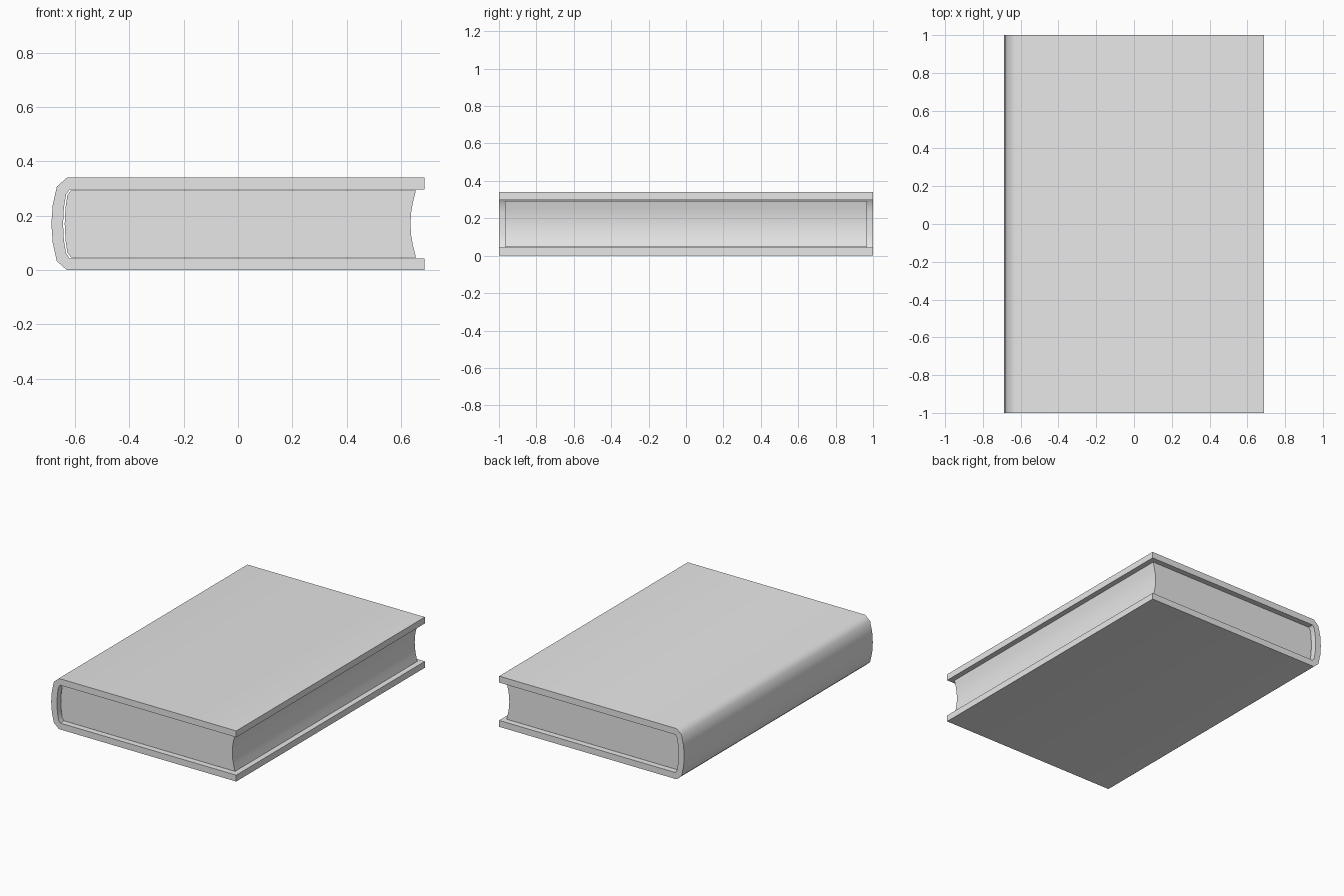
import bpy
import bmesh
import math

cube = bpy.data.objects.get("Cube")
if cube:
    bpy.data.objects.remove(cube, do_unlink=True)

MID = 0.17  # height of the book's middle plane

grey = bpy.data.materials.new("plain grey")
grey.use_nodes = True
colour = (0.8, 0.8, 0.8, 1)
grey.diffuse_color = colour
grey.node_tree.nodes["Principled BSDF"].inputs["Base Color"].default_value = colour


def mirrored(half):
    """Complete an upper half profile (x, height above middle) downwards."""
    return half + [(x, -h) for x, h in reversed(half) if h > 0]


def extrude_profile(name, points, half_length):
    """Sweep a closed x-z profile along y."""
    bm = bmesh.new()
    verts = [bm.verts.new((x, -half_length, MID + h)) for x, h in points]
    face = bm.faces.new(verts)
    swept = bmesh.ops.extrude_face_region(bm, geom=[face])["geom"]
    moved = [v for v in swept if isinstance(v, bmesh.types.BMVert)]
    bmesh.ops.translate(bm, verts=moved, vec=(0, 2 * half_length, 0))
    bmesh.ops.recalc_face_normals(bm, faces=bm.faces)
    mesh = bpy.data.meshes.new(name)
    bm.to_mesh(mesh)
    bm.free()
    mesh.materials.append(grey)
    obj = bpy.data.objects.new(name, mesh)
    bpy.context.collection.objects.link(obj)
    bpy.ops.object.select_all(action="DESELECT")
    obj.select_set(True)
    bpy.context.view_layer.objects.active = obj
    bpy.ops.object.shade_smooth_by_angle(angle=math.radians(50))
    return obj


# Cover: two boards joined by a rounded spine, as one C-shaped profile
outer = mirrored([(0.687, 0.17), (-0.63, 0.17), (-0.667, 0.137), (-0.682, 0.07), (-0.687, 0)])
inner = mirrored([(0.687, 0.127), (-0.62, 0.127), (-0.633, 0.108), (-0.641, 0.06), (-0.644, 0)])
extrude_profile("cover", outer + inner[::-1], 1.0)

# Pages: rounded at the spine and hollowed at the fore edge
spine_edge = mirrored([(-0.615, 0.123), (-0.628, 0.106), (-0.635, 0.06), (-0.638, 0)])
fore_edge = mirrored([(0.655, 0.123), (0.644, 0.08), (0.637, 0.04), (0.635, 0)])
extrude_profile("pages", spine_edge + fore_edge[::-1], 0.967)
